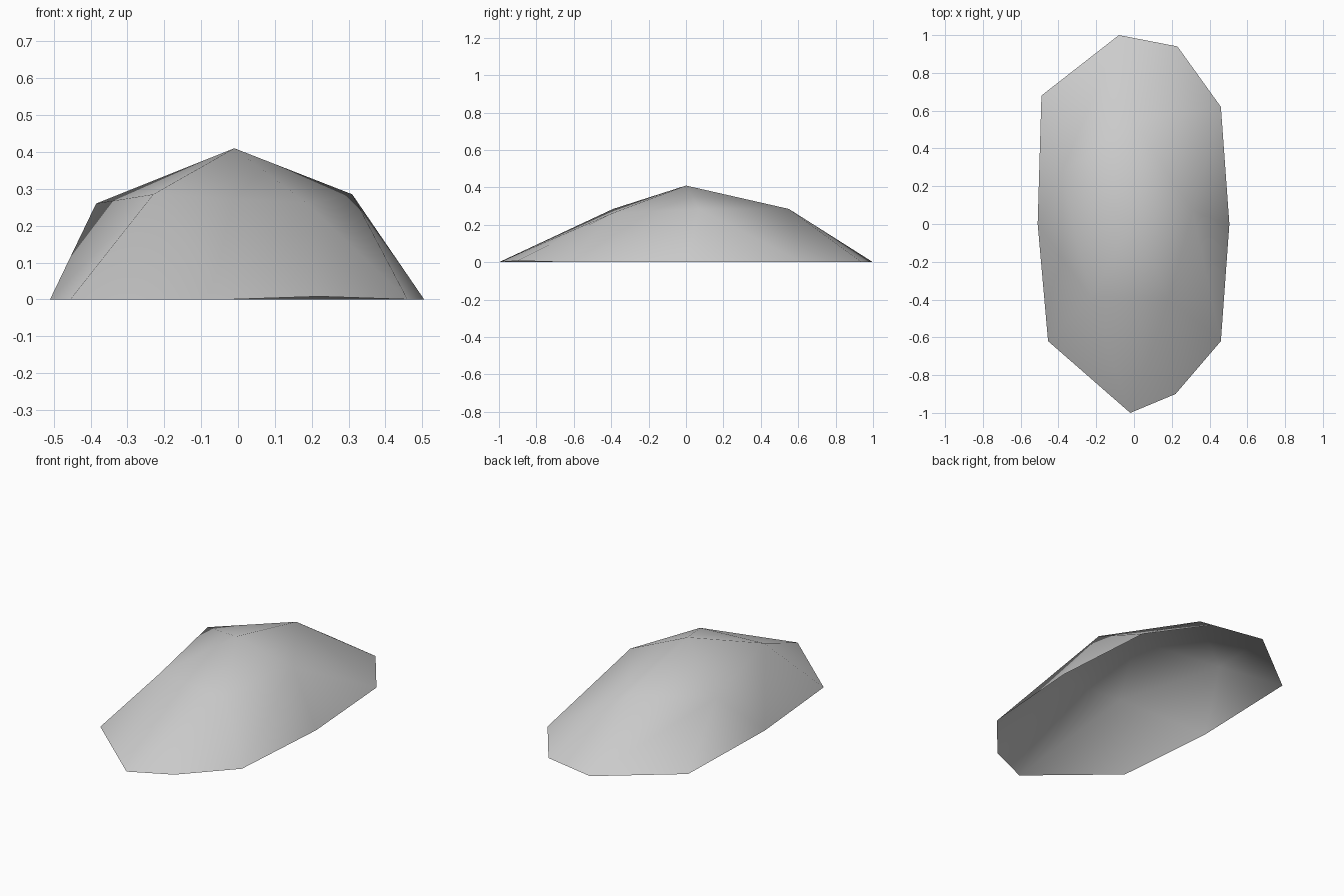
import bpy
import bmesh

# Remove the default cube
if "Cube" in bpy.data.objects:
    bpy.data.objects.remove(bpy.data.objects["Cube"], do_unlink=True)

# Plain grey stone material
stone = bpy.data.materials.new("stone_grey")
stone.use_nodes = True
GREY = (0.6, 0.6, 0.6, 1.0)
stone.diffuse_color = GREY
stone.node_tree.nodes["Principled BSDF"].inputs["Base Color"].default_value = GREY

# Boulder rings, counter-clockwise from the back, each shoulder over three rim points
PEAK = (-0.01, 0, 0.41)
SHOULDER = [(-0.01, 0.55, 0.285), (-0.385, 0.27, 0.26), (-0.23, -0.39, 0.285),
            (0.185, -0.395, 0.262), (0.31, 0.07, 0.285)]
RIM = [(0.23, 0.94, 0), (-0.08, 1, 0), (-0.49, 0.68, 0), (-0.51, 0, 0),
       (-0.455, -0.62, 0), (-0.02, -1, 0), (0.22, -0.9, 0.008),
       (0.46, -0.62, 0), (0.505, 0, 0), (0.46, 0.62, 0)]

bm = bmesh.new()
peak = bm.verts.new(PEAK)
shoulder = [bm.verts.new(p) for p in SHOULDER]
rim = [bm.verts.new(p) for p in RIM]

# Hollow faceted dome: cap, two skirt faces under each shoulder, one between
for i, a in enumerate(shoulder):
    b = shoulder[(i + 1) % len(shoulder)]
    before, below, after = (rim[(2 * i + k) % len(rim)] for k in (-1, 0, 1))
    bm.faces.new((peak, a, b))
    bm.faces.new((a, before, below))
    bm.faces.new((a, below, after))
    bm.faces.new((a, after, b))

for face in bm.faces:
    face.smooth = True

mesh = bpy.data.meshes.new("boulder")
bm.to_mesh(mesh)
bm.free()
mesh.materials.append(stone)
bpy.context.collection.objects.link(bpy.data.objects.new("boulder", mesh))
